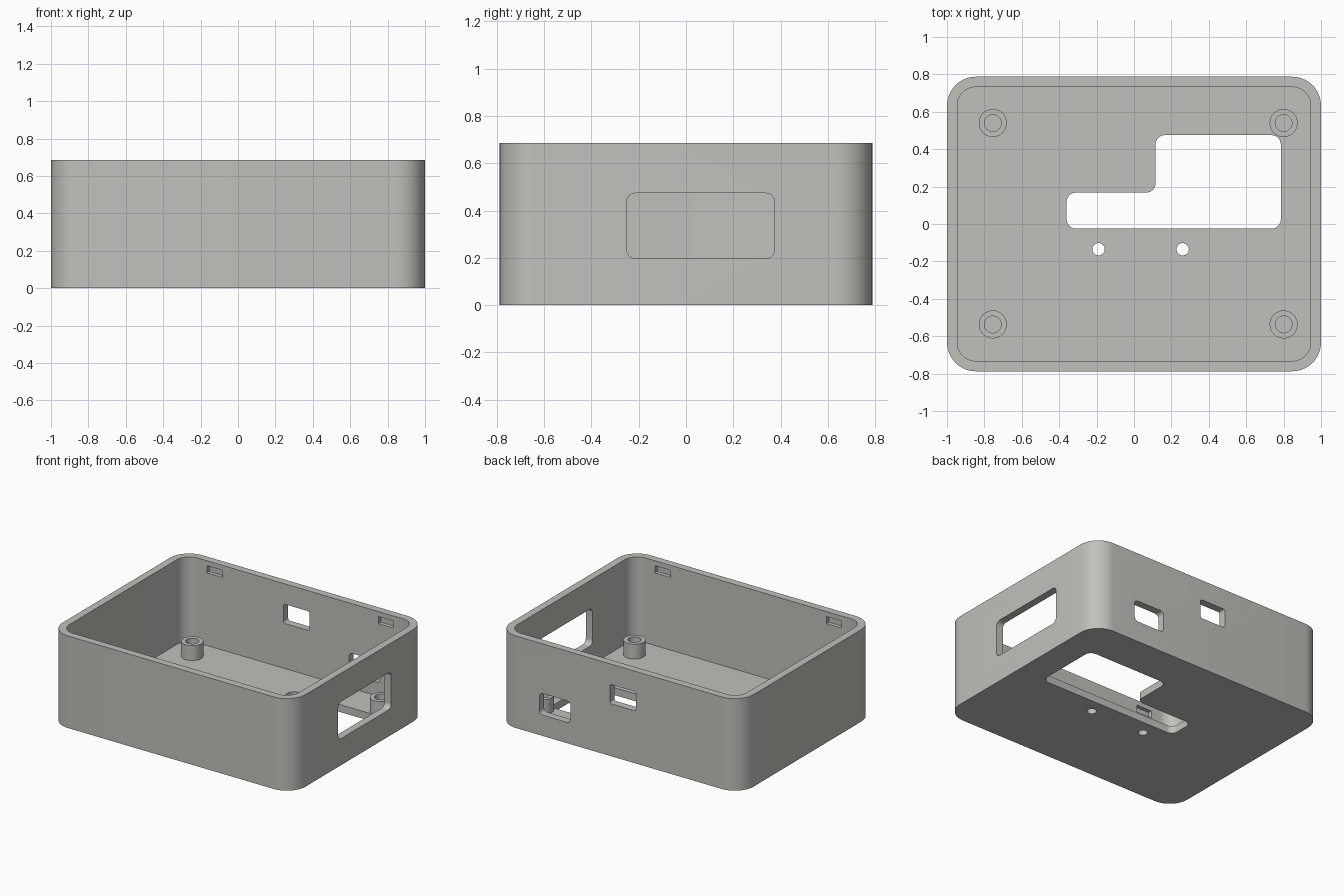
import bpy, bmesh, math
from mathutils import Matrix, Vector

if "Cube" in bpy.data.objects:
    bpy.data.objects.remove(bpy.data.objects["Cube"])

grey = bpy.data.materials.new("warm grey plastic")
grey.diffuse_color = (0.53, 0.53, 0.50, 1)
grey.use_nodes = True
grey.node_tree.nodes["Principled BSDF"].inputs["Base Color"].default_value = grey.diffuse_color

W, D, H = 2.0, 1.575, 0.685      # outer size
WALL, FLOOR = 0.055, 0.055


def fillet(points, radius, steps=10):
    """Round every corner of a polygon with right-angled or other corners."""
    out, n = [], len(points)
    for i in range(n):
        p = Vector(points[i])
        a = (Vector(points[i - 1]) - p).normalized()
        b = (Vector(points[(i + 1) % n]) - p).normalized()
        half = a.angle(b) / 2
        centre = p + (a + b).normalized() * radius / math.sin(half)
        start = p + a * radius / math.tan(half) - centre
        end = p + b * radius / math.tan(half) - centre
        sweep = start.angle_signed(end)
        for k in range(steps + 1):
            t = -sweep * k / steps
            out.append(centre + Matrix.Rotation(t, 2) @ start)
    return out


def rect(x0, x1, y0, y1, radius=0):
    pts = [(x0, y0), (x1, y0), (x1, y1), (x0, y1)]
    return fillet(pts, radius) if radius else pts


def circle(cx, cy, r, n=32):
    return [(cx + r * math.cos(2 * math.pi * k / n),
             cy + r * math.sin(2 * math.pi * k / n)) for k in range(n)]


def prism(name, profile, lo, hi, axis="z"):
    """Extrude a profile: (x,y) along z, (y,z) along x or (x,z) along y."""
    place = {"z": lambda a, b, h: (a, b, h),
             "x": lambda a, b, h: (h, a, b),
             "y": lambda a, b, h: (a, h, b)}[axis]
    bm = bmesh.new()
    low = [bm.verts.new(place(p[0], p[1], lo)) for p in profile]
    top = [bm.verts.new(place(p[0], p[1], hi)) for p in profile]
    bm.faces.new(low[::-1])
    bm.faces.new(top)
    for i in range(len(low)):
        j = (i + 1) % len(low)
        bm.faces.new((low[i], low[j], top[j], top[i]))
    bmesh.ops.recalc_face_normals(bm, faces=bm.faces)
    mesh = bpy.data.meshes.new(name)
    bm.to_mesh(mesh)
    bm.free()
    mesh.materials.append(grey)
    obj = bpy.data.objects.new(name, mesh)
    bpy.context.collection.objects.link(obj)
    return obj


def cut(obj, cutter):
    """Subtract the cutter from the object and remove it."""
    bpy.context.view_layer.objects.active = obj
    mod = obj.modifiers.new("cut", "BOOLEAN")
    mod.operation, mod.solver, mod.object = "DIFFERENCE", "EXACT", cutter
    bpy.ops.object.modifier_apply(modifier=mod.name)
    bpy.data.objects.remove(cutter)


def smooth(obj):
    bpy.ops.object.select_all(action="DESELECT")
    obj.select_set(True)
    bpy.context.view_layer.objects.active = obj
    bpy.ops.object.shade_smooth_by_angle(angle=math.radians(30))


# open tray with rounded corners
case = prism("case", rect(-W / 2, W / 2, -D / 2, D / 2, 0.155), 0, H)
xi, yi = W / 2 - WALL, D / 2 - WALL
cut(case, prism("cavity", rect(-xi, xi, -yi, yi, 0.10), FLOOR, H + 0.1))

# stepped opening and two small holes in the floor
step = [(-0.36, -0.025), (0.785, -0.025), (0.785, 0.475),
        (0.115, 0.475), (0.115, 0.168), (-0.36, 0.168)]
cut(case, prism("floor_opening", fillet(step, 0.05), -0.1, 0.1))
for x in (-0.19, 0.26):
    cut(case, prism("floor_hole", circle(x, -0.135, 0.033), -0.1, 0.1))

# windows in the right and back walls
cut(case, prism("side_window", rect(-0.25, 0.373, 0.198, 0.473, 0.035), 0.9, 1.1, "x"))
cut(case, prism("back_window", rect(0.40, 0.655, 0.155, 0.315, 0.03), 0.68, 0.9, "y"))
cut(case, prism("back_window", rect(-0.138, 0.075, 0.39, 0.533, 0.015), 0.68, 0.9, "y"))

# shallow lid catches inside the front and back walls
for x in (-0.705, 0.705):
    for s in (-1, 1):
        lo, hi = sorted((s * (yi - 0.02), s * (yi + 0.028)))
        cut(case, prism("lid_catch", rect(x - 0.0625, x + 0.0625, 0.595, 0.648), lo, hi, "y"))
smooth(case)

# hollow screw posts
for x in (-0.755, 0.80):
    for y in (-0.537, 0.54):
        post = prism("screw_post", circle(x, y, 0.075), FLOOR, 0.165)
        cut(post, prism("screw_hole", circle(x, y, 0.045), FLOOR - 0.05, 0.3))
        smooth(post)
